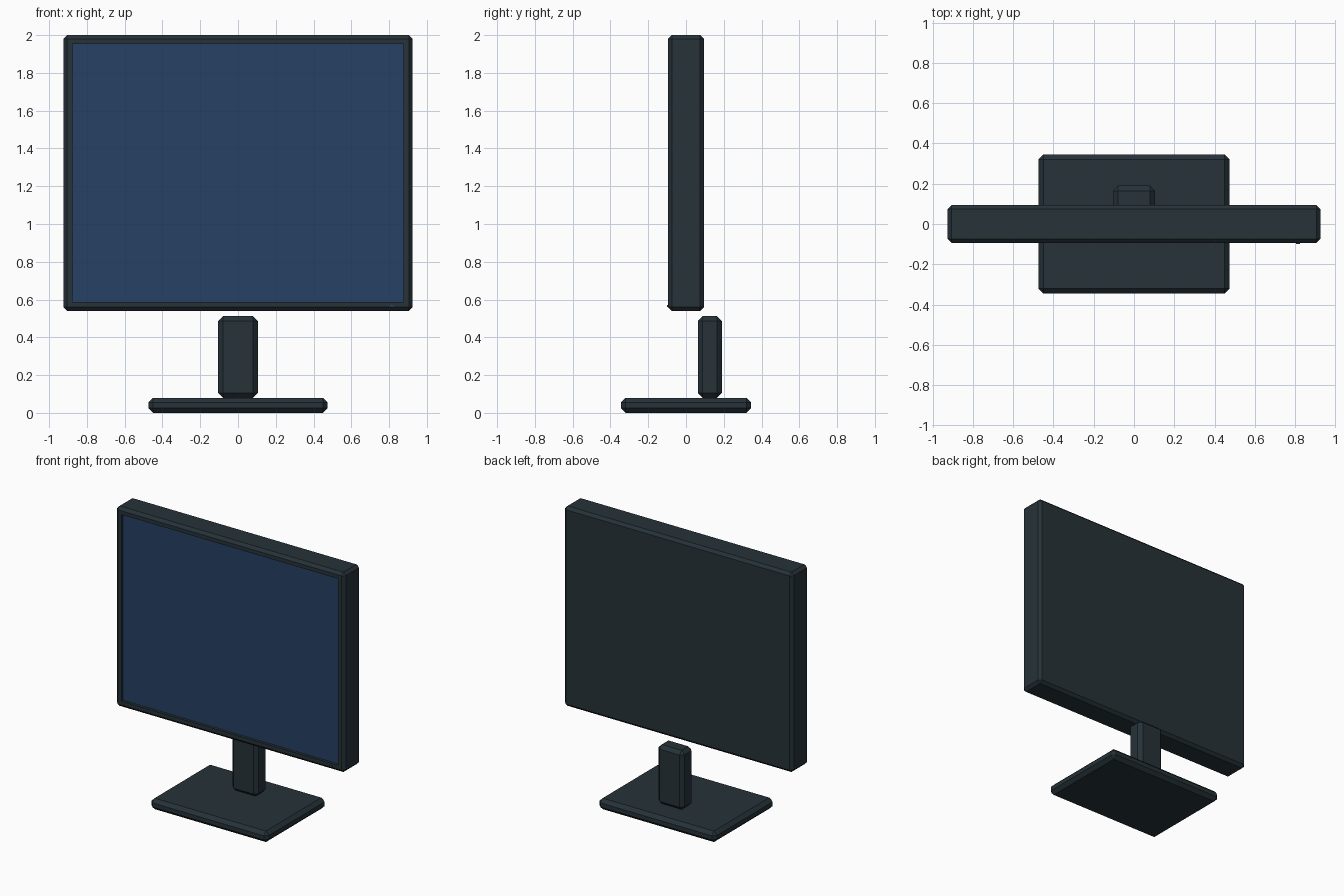
import bpy
import bmesh
from mathutils import Vector

cube = bpy.data.objects.get("Cube")
if cube:
    bpy.data.objects.remove(cube, do_unlink=True)


def make_material(name, color):
    mat = bpy.data.materials.new(name)
    mat.use_nodes = True
    rgba = (*color, 1.0)
    mat.diffuse_color = rgba
    mat.node_tree.nodes["Principled BSDF"].inputs["Base Color"].default_value = rgba
    return mat


casing = make_material("dark slate casing", (0.019, 0.032, 0.040))
glass = make_material("navy screen", (0.019, 0.053, 0.125))
light = make_material("blue power light", (0.02, 0.06, 0.11))


def chamfered_box(low, high, chamfer):
    """Bmesh box between two corners, with every edge chamfered."""
    low, high = Vector(low), Vector(high)
    bm = bmesh.new()
    bmesh.ops.create_cube(bm, size=1)
    bmesh.ops.scale(bm, vec=high - low, verts=bm.verts)
    bmesh.ops.translate(bm, vec=(low + high) / 2, verts=bm.verts)
    if chamfer:
        bmesh.ops.bevel(bm, geom=bm.edges[:], offset=chamfer, segments=1,
                        profile=0.5, affect='EDGES')
    return bm


def add_object(name, bm, *materials):
    bmesh.ops.recalc_face_normals(bm, faces=bm.faces)
    mesh = bpy.data.meshes.new(name)
    bm.to_mesh(mesh)
    bm.free()
    for mat in materials:
        mesh.materials.append(mat)
    obj = bpy.data.objects.new(name, mesh)
    bpy.context.collection.objects.link(obj)
    return obj


# Base plate and upright
add_object("stand_base", chamfered_box((-0.475, -0.345, 0), (0.475, 0.345, 0.08), 0.025), casing)
add_object("stand_neck", chamfered_box((-0.105, 0.063, 0.08), (0.105, 0.19, 0.512), 0.025), casing)

# Display housing: inset the front face for the bezel, then sink the screen
bm = chamfered_box((-0.925, -0.095, 0.54), (0.925, 0.095, 2.0), 0.02)
bm.normal_update()
front = min(bm.faces, key=lambda f: f.calc_center_median().y)
bmesh.ops.inset_region(bm, faces=[front], thickness=0.04)
bmesh.ops.inset_region(bm, faces=[front], thickness=0.0, depth=-0.02)
front.material_index = 1
add_object("display_housing", bm, casing, glass)

# Small power light on the lower bezel
add_object("power_light", chamfered_box((0.805, -0.1, 0.56), (0.825, -0.09, 0.572), 0), light)
